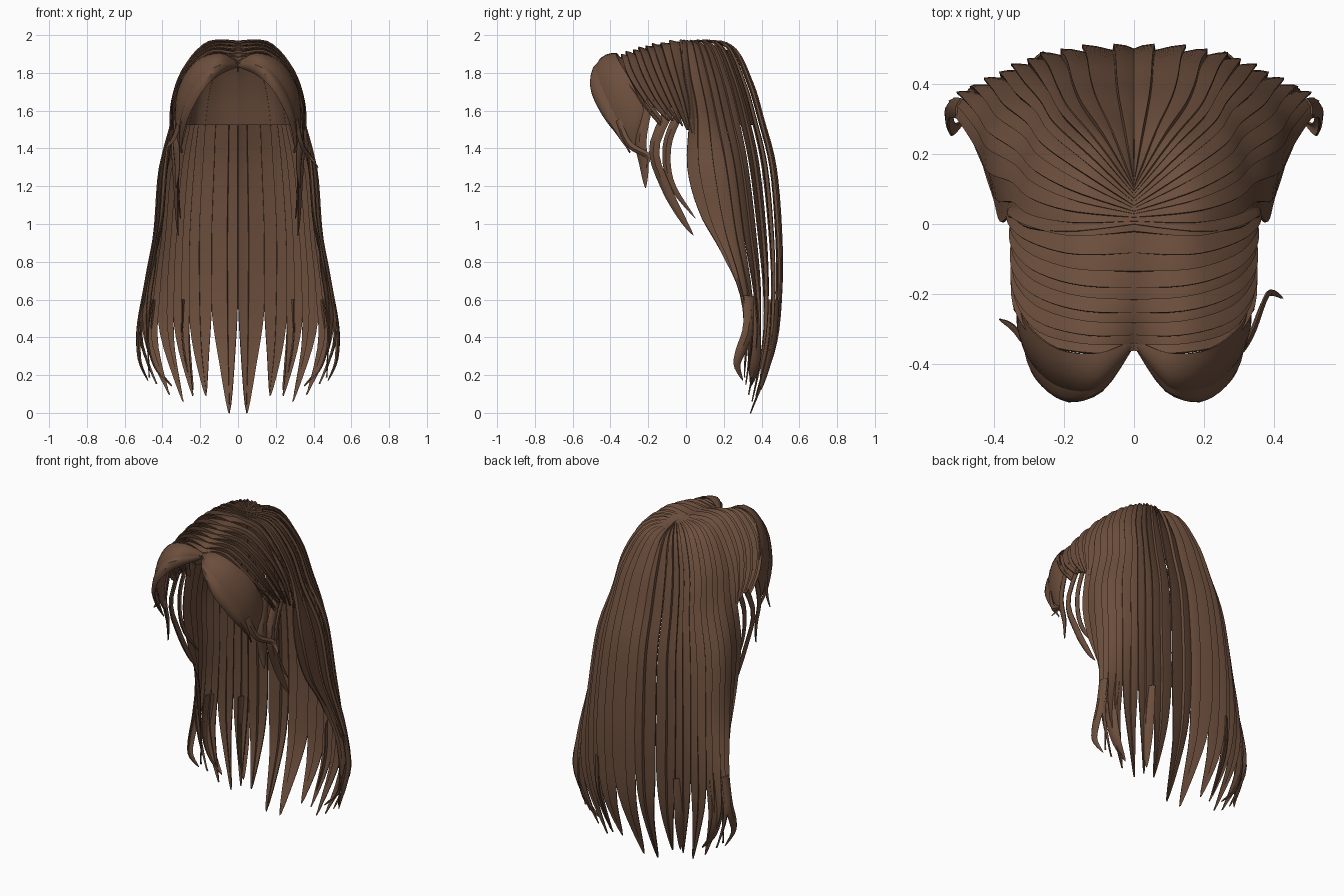
import bpy, math
from mathutils import Vector

if "Cube" in bpy.data.objects:
    bpy.data.objects.remove(bpy.data.objects["Cube"])

hair = bpy.data.materials.new("brown_hair")
hair.diffuse_color = (0.15, 0.077, 0.046, 1)
hair.use_nodes = True
hair.node_tree.nodes["Principled BSDF"].inputs["Base Color"].default_value = hair.diffuse_color


def spline(pts, t):
    """Catmull-Rom point at t (0..1) along a list of vectors."""
    n = len(pts) - 1
    f = min(max(t, 0), 1) * n
    i = min(int(f), n - 1)
    f -= i
    p0, p1, p2, p3 = (pts[min(max(k, 0), n)] for k in range(i - 1, i + 3))
    return 0.5 * (2 * p1 + (p2 - p0) * f + (2 * p0 - 5 * p1 + 4 * p2 - p3) * f * f
                  + (3 * p1 - p0 - 3 * p2 + p3) * f ** 3)


def make(name, verts, faces, mirror):
    me = bpy.data.meshes.new(name)
    me.from_pydata(verts, [], faces)
    me.materials.append(hair)
    ob = bpy.data.objects.new(name, me)
    bpy.context.collection.objects.link(ob)
    bpy.ops.object.select_all(action='DESELECT')
    ob.select_set(True)
    bpy.context.view_layer.objects.active = ob
    s = ob.modifiers.new("thickness", 'SOLIDIFY')
    s.thickness = 0.006
    s.offset = -1
    bpy.ops.object.modifier_apply(modifier="thickness")
    if mirror:
        ob.modifiers.new("mirror", 'MIRROR').merge_threshold = 0.0005
        bpy.ops.object.modifier_apply(modifier="mirror")
    bpy.ops.object.shade_smooth_by_angle(angle=math.radians(35))


# cross-section of a strand: (position across, height), two overlapping ridges
RIDGES = [(0, 0), (.25, .5), (.5, .8), (.53, 0), (.8, .6), (1.04, 1)]
PLAIN = [(0, 0), (.25, .7), (.5, 1), (.75, .7), (1, 0)]


def sheet(name, guides, bounds, section=RIDGES, height=.022, rows=28,
          taper=.75, tip=.05, mirror=True, t_end=1.0):
    """Strands lofted through guide curves, each narrowing to its own tip."""
    guides = [[Vector(p) for p in g] for g in guides]
    n = len(guides) - 1

    def surf(u, t):
        return spline([spline(g, t) for g in guides], u / n)

    verts, faces = [], []
    for a, b in zip(bounds, bounds[1:]):
        base, m = len(verts), len(section)
        for i in range(rows + 1):
            t = i / rows * t_end
            k = max(0, (t - taper) / (1 - taper)) if taper < 1 else 0
            w = 1 - (1 - tip) * k ** 1.7
            for c, h in section:
                u = min(max(a + (b - a) * (.5 + (c - .5) * w), 0), n)
                du = surf(min(u + .05, n), t) - surf(max(u - .05, 0), t)
                dt = surf(u, min(t + .02, 1)) - surf(u, max(t - .02, 0))
                nor = du.cross(dt).normalized()
                p = surf(u, t) + nor * (h - .4) * height * min(1, t * 5 + .1) * w
                if mirror:
                    p.x = max(p.x, 0)
                verts.append(p)
        for i in range(rows):
            for j in range(m - 1):
                q = base + i * m + j
                faces.append((q, q + 1, q + m + 1, q + m))
    make(name, verts, faces, mirror)


def lock(name, path, width, mirror=True, taper=.3):
    """Thin loose lock following a path, facing away from the head."""
    path = [Vector(p) for p in path]
    gs = [[], [], []]
    for i, p in enumerate(path):
        tan = (path[min(i + 1, len(path) - 1)] - path[max(i - 1, 0)]).normalized()
        out = Vector((p.x, (p.y - .1) * .5, 0)).normalized()
        side = tan.cross(out).normalized() * width
        gs[0].append(p - side)
        gs[1].append(p + out * width * .3)
        gs[2].append(p + side)
    sheet(name, gs, [0, 2], PLAIN, .006, 14, taper, .04, mirror)


# long hair: guides run from the parting to the tips, back centre to side front
LONG = [
    [(0, .12, 1.97), (0, .25, 1.92), (0, .35, 1.75), (0, .41, 1.55), (0, .475, 1.3),
     (0, .505, .95), (0, .505, .65), (0, .47, .35), (0, .33, -.04)],
    [(0, .1, 1.97), (.09, .24, 1.94), (.16, .33, 1.75), (.19, .39, 1.55), (.21, .45, 1.3),
     (.23, .48, .95), (.23, .485, .65), (.22, .46, .35), (.19, .38, .1)],
    [(0, .06, 1.97), (.14, .17, 1.95), (.24, .25, 1.77), (.28, .31, 1.55), (.34, .36, 1.3),
     (.37, .4, .95), (.39, .42, .65), (.38, .41, .38), (.3, .35, .06)],
    [(0, .03, 1.97), (.17, .07, 1.95), (.28, .12, 1.78), (.33, .17, 1.55), (.41, .22, 1.3),
     (.44, .27, .95), (.49, .33, .65), (.52, .35, .4), (.43, .32, .15)],
    [(0, 0, 1.97), (.17, -.02, 1.95), (.29, -.01, 1.78), (.34, .02, 1.6), (.37, .01, 1.3),
     (.39, .08, 1.05), (.43, .2, .85), (.46, .3, .6), (.48, .31, .2)],
]
sheet("long_hair", LONG, [0, .62, 1.15, 1.65, 2.2, 2.75, 3.3, 4], rows=36)

# inner cap under the crown, ending in a straight edge
inner = [[(x * .93, y * .93, z - .025) for x, y, z in g[:4]] for g in LONG]
sheet("inner_cap", inner, [0, 1, 2, 3, 4], PLAIN, .008, 12, taper=1)

# upper front hair swept from the parting to the temples
FRONT = [
    [(0, .02, 1.97), (.17, .0, 1.955), (.29, .02, 1.79), (.345, .04, 1.62), (.36, .05, 1.47)],
    [(0, -.15, 1.95), (.16, -.14, 1.935), (.28, -.1, 1.81), (.335, -.04, 1.65), (.345, .01, 1.5)],
    [(0, -.27, 1.91), (.15, -.26, 1.91), (.27, -.22, 1.8), (.33, -.15, 1.66), (.34, -.07, 1.55)],
    [(0, -.36, 1.85), (.13, -.36, 1.88), (.26, -.33, 1.78), (.325, -.24, 1.65), (.34, -.14, 1.52)],
]
sheet("front_hair", FRONT, [0, .6, 1.2, 1.8, 2.4, 3], height=.03, rows=18, taper=.7, tip=.5)

# parted fringe
FRINGE = [
    [(0, -.33, 1.86), (.1, -.37, 1.91), (.22, -.36, 1.87), (.31, -.29, 1.75),
     (.335, -.22, 1.58), (.31, -.26, 1.42)],
    [(0, -.35, 1.85), (.1, -.47, 1.86), (.21, -.47, 1.78), (.29, -.41, 1.64),
     (.315, -.34, 1.5), (.3, -.29, 1.38)],
    [(0, -.34, 1.83), (.09, -.46, 1.79), (.18, -.51, 1.72), (.26, -.45, 1.58),
     (.295, -.36, 1.46), (.3, -.3, 1.38)],
]
sheet("fringe", FRINGE, [0, 1, 2], PLAIN, .014, 20, taper=.8, tip=.3)

# loose locks beside the face
lock("temple_lock", [(.33, -.08, 1.62), (.34, -.17, 1.4), (.33, -.11, 1.2),
                     (.32, -.02, 1.03), (.31, .04, .94)], .03)
lock("inner_temple_lock", [(.33, -.03, 1.6), (.33, -.1, 1.42), (.32, -.08, 1.22),
                           (.3, .05, 1.03)], .025)
lock("cheek_lock", [(.32, -.2, 1.66), (.33, -.24, 1.45), (.32, -.22, 1.3), (.32, -.21, 1.19)], .035)
lock("right_flick", [(.31, -.36, 1.55), (.34, -.3, 1.42), (.38, -.2, 1.36), (.42, -.21, 1.3)],
     .02, mirror=False)
lock("left_flick", [(-.31, -.34, 1.55), (-.34, -.3, 1.46), (-.38, -.27, 1.4)], .02, mirror=False)

# curled ends at the outer corners and small split ends
lock("outer_curl", [(.5, .33, .62), (.525, .33, .45), (.525, .29, .33), (.51, .27, .25),
                    (.47, .3, .17)], .03)
lock("side_end", [(.45, .36, .6), (.47, .36, .4), (.43, .36, .24), (.34, .34, .14)], .04)
lock("back_end", [(.28, .46, .6), (.28, .45, .4), (.26, .42, .25), (.23, .39, .12)], .04)
